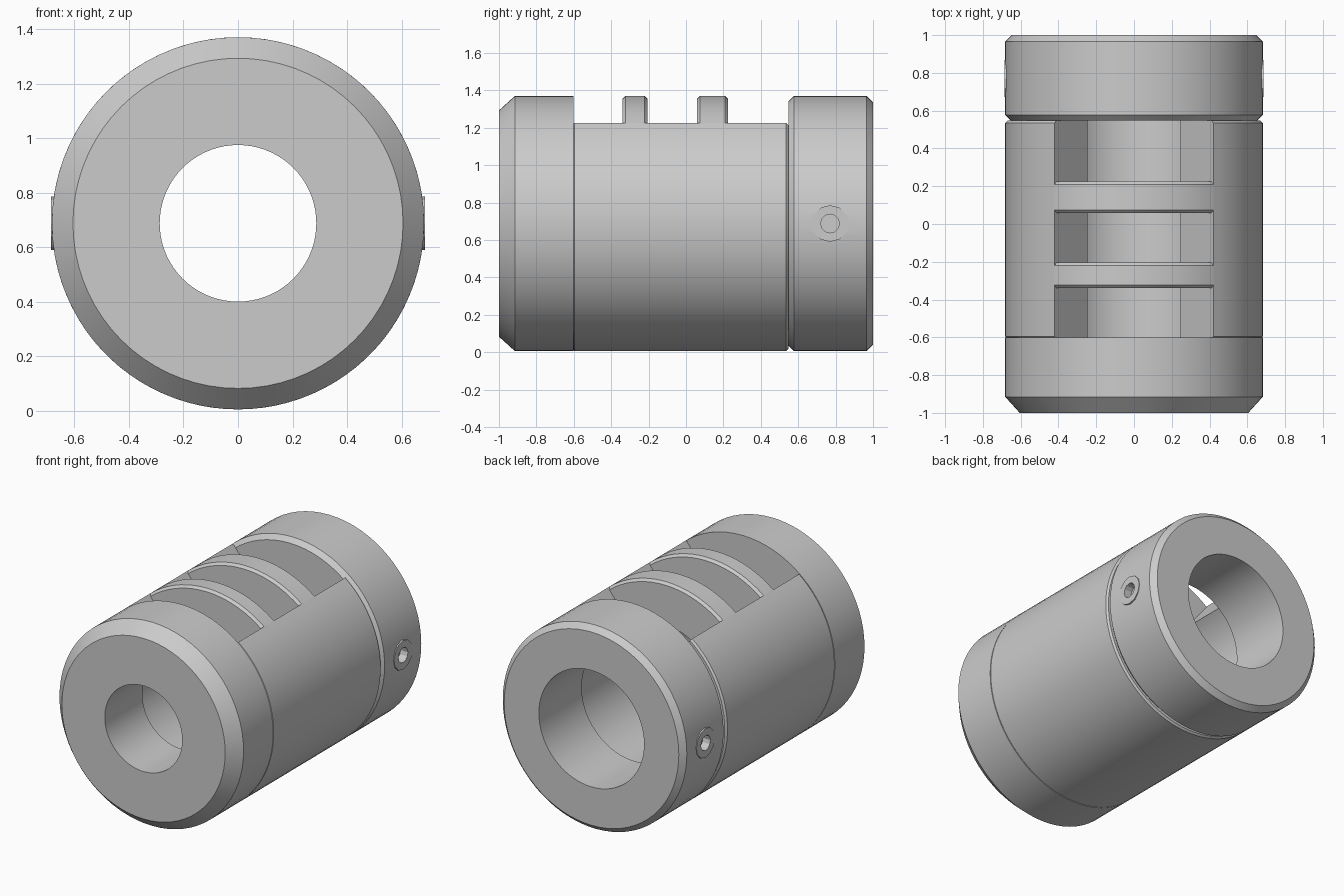
import bpy, bmesh, math
from mathutils import Matrix

cube = bpy.data.objects.get("Cube")
if cube:
    bpy.data.objects.remove(cube, do_unlink=True)

R = 0.682          # outer radius
BORE = 0.4         # chamber radius
AXIS_Z = 0.688     # height of the long axis
HALF = math.asin(0.42 / R)   # half angle of the top window
FULL = 2 * math.pi

grey = bpy.data.materials.new("steel_grey")
grey.use_nodes = True
colour = (0.6, 0.6, 0.6, 1)
grey.diffuse_color = colour
grey.node_tree.nodes["Principled BSDF"].inputs["Base Color"].default_value = colour


def lathe(name, profile, start=0.0, end=FULL, steps=72, matrix=None):
    """Turn a closed (y, radius) profile about the y axis; angles run from +z to +x."""
    bm = bmesh.new()
    closed = end - start > FULL - 0.001
    rings = []
    for i in range(steps if closed else steps + 1):
        t = start + (end - start) * i / steps
        rings.append([bm.verts.new((r * math.sin(t), y, r * math.cos(t)))
                      for y, r in profile])
    n = len(profile)
    for i in range(steps):
        a, b = rings[i], rings[(i + 1) % len(rings)]
        for j in range(n):
            k = (j + 1) % n
            bm.faces.new((a[j], a[k], b[k], b[j]))
    if not closed:
        bm.faces.new(rings[0])
        bm.faces.new(rings[-1])
    bmesh.ops.remove_doubles(bm, verts=bm.verts, dist=1e-5)
    bmesh.ops.recalc_face_normals(bm, faces=bm.faces)
    bm.transform(matrix or Matrix.Translation((0, 0, AXIS_Z)))
    mesh = bpy.data.meshes.new(name)
    bm.to_mesh(mesh)
    bm.free()
    obj = bpy.data.objects.new(name, mesh)
    bpy.context.collection.objects.link(obj)
    mesh.materials.append(grey)
    return obj


def smooth(obj):
    bpy.ops.object.select_all(action='DESELECT')
    obj.select_set(True)
    bpy.context.view_layer.objects.active = obj
    bpy.ops.object.shade_smooth_by_angle(angle=math.radians(25))


# Front collar with a wide chamfer and the narrow exit bore
parts = [lathe("front_collar", [(-1, 0.287), (-1, 0.605), (-0.915, R),
                                (-0.602, R), (-0.602, 0.287)])]

# Chamber wall, open at the top between two radial flanks
parts.append(lathe("chamber_wall", [(-0.602, BORE), (-0.602, R - 0.006), (-0.596, R),
                                    (0.535, R), (0.547, R - 0.012), (0.547, BORE)],
                   HALF, FULL - HALF))

# Two bevelled ribs bridging the window
for name, y0, y1 in (("front_rib", -0.34, -0.205), ("rear_rib", 0.058, 0.225)):
    b = 0.016
    parts.append(lathe(name, [(y0, BORE), (y0, R - b), (y0 + b, R),
                              (y1 - b, R), (y1, R - b), (y1, BORE)],
                       -HALF, HALF, 18))

# Rear collar, chamfered at both ends, with the mounting bore
rear = lathe("rear_collar", [(0.547, 0.39), (0.547, R - 0.03), (0.577, R),
                             (0.965, R), (1, R - 0.035), (1, 0.39)])
parts.append(rear)

# Set screws with sockets, sunk into holes on both sides of the rear collar
for side, sign in (("left", 1), ("right", -1)):
    place = (Matrix.Translation((0, 0.77, AXIS_Z))
             @ Matrix.Rotation(-sign * math.pi / 2, 4, 'Z'))
    cutter = lathe(side + "_screw_hole_cutter",
                   [(0.55, 0), (0.55, 0.095), (0.8, 0.095), (0.8, 0)],
                   steps=12, matrix=place)
    cutter.hide_render = True
    cutter.hide_set(True)
    cut = rear.modifiers.new(side + "_screw_hole", 'BOOLEAN')
    cut.operation = 'DIFFERENCE'
    cut.object = cutter
    cut.solver = 'EXACT'
    parts.append(lathe(side + "_set_screw",
                       [(0.52, 0), (0.52, 0.098), (0.685, 0.098),
                        (0.685, 0.05), (0.63, 0.05), (0.63, 0)],
                       steps=12, matrix=place))

for part in parts:
    smooth(part)
